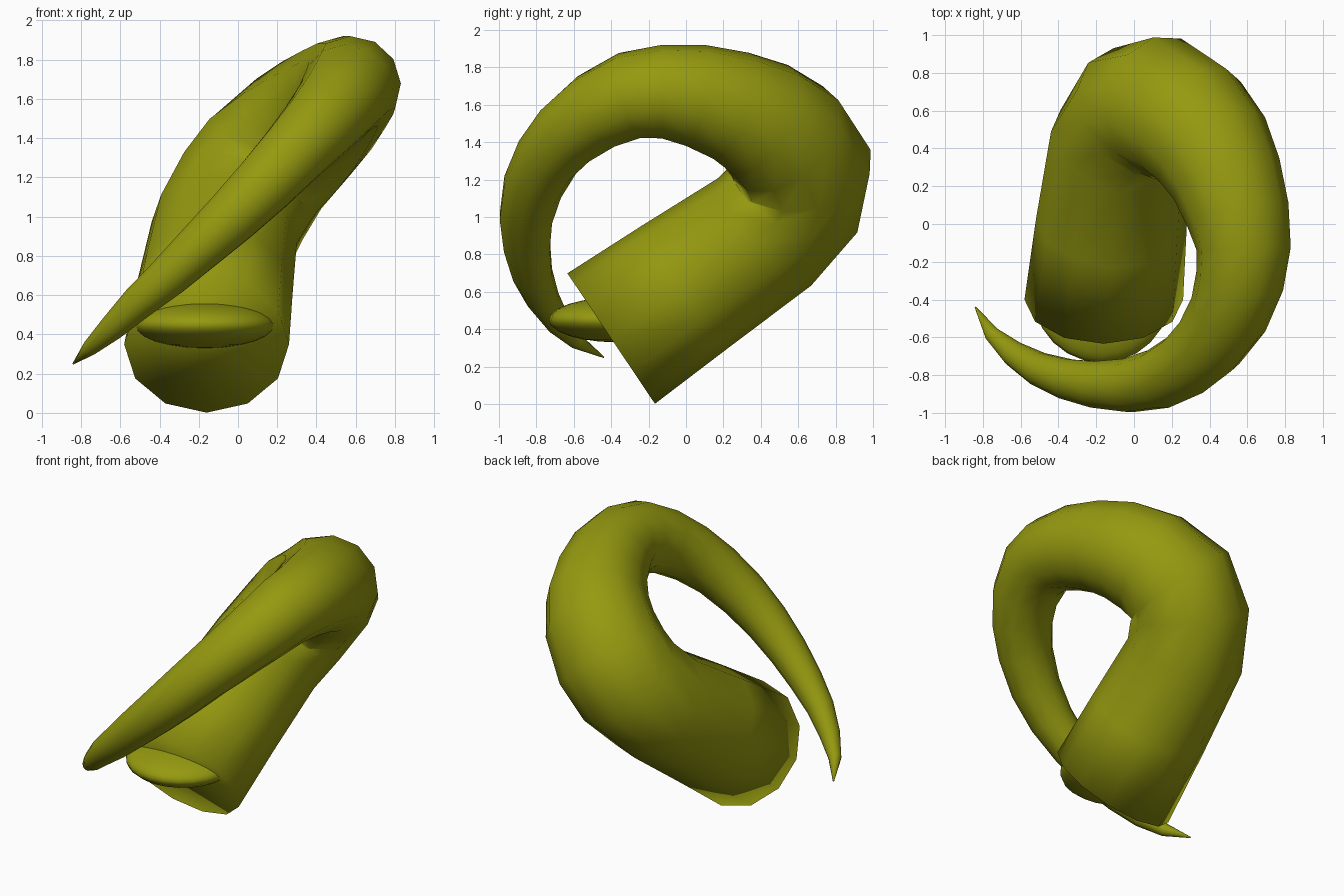
import bpy, bmesh, math
from mathutils import Vector

if "Cube" in bpy.data.objects:
    bpy.data.objects.remove(bpy.data.objects["Cube"])

mat = bpy.data.materials.new("olive")
mat.diffuse_color = (0.30, 0.32, 0.005, 1)
mat.use_nodes = True
mat.node_tree.nodes["Principled BSDF"].inputs["Base Color"].default_value = mat.diffuse_color


def loft(name, path, sides, first_tangent):
    """Sweep a circle along (x, y, z, radius) stations without twisting."""
    pts = [Vector(p[:3]) for p in path]
    bm = bmesh.new()
    rings = []
    side = Vector((1, 0, 0))
    for i, p in enumerate(pts):
        if i == 0:
            t = first_tangent.normalized()
        elif i == len(pts) - 1:
            t = (p - pts[i - 1]).normalized()
        else:
            t = ((p - pts[i - 1]).normalized() + (pts[i + 1] - p).normalized()).normalized()
        side = (side - t * side.dot(t)).normalized()
        up = t.cross(side)
        ring = []
        for k in range(sides):
            a = 2 * math.pi * k / sides
            ring.append(bm.verts.new(p + path[i][3] * (side * math.cos(a) + up * math.sin(a))))
        rings.append(ring)
    for a, b in zip(rings, rings[1:]):
        for k in range(sides):
            n = (k + 1) % sides
            bm.faces.new((a[k], a[n], b[n], b[k]))
    bm.faces.new(rings[0][::-1])
    bm.faces.new(rings[-1])
    bmesh.ops.recalc_face_normals(bm, faces=bm.faces[:])
    me = bpy.data.meshes.new(name)
    bm.to_mesh(me)
    bm.free()
    ob = bpy.data.objects.new(name, me)
    bpy.context.collection.objects.link(ob)
    return ob


def finish(ob):
    ob.data.materials.append(mat)
    for f in ob.data.polygons:
        f.use_smooth = True


# Thick body that bends at the back and curls forward into a pointed tail
path = [
    (-0.16, -0.40, 0.35, 0.42),
    (-0.12, 0.00, 0.63, 0.40),
    (-0.07, 0.42, 0.92, 0.38),
    (0.03, 0.59, 1.11, 0.38),
    (0.14, 0.625, 1.27, 0.375),
    (0.30, 0.53, 1.42, 0.355),
    (0.41, 0.40, 1.52, 0.33),
    (0.49, 0.24, 1.595, 0.30),
    (0.55, 0.05, 1.65, 0.275),
    (0.58, -0.13, 1.67, 0.25),
    (0.56, -0.30, 1.65, 0.235),
    (0.50, -0.48, 1.565, 0.215),
    (0.40, -0.63, 1.45, 0.195),
    (0.28, -0.74, 1.32, 0.177),
    (0.13, -0.82, 1.16, 0.162),
    (-0.03, -0.855, 1.00, 0.145),
    (-0.20, -0.85, 0.84, 0.127),
    (-0.36, -0.82, 0.69, 0.109),
    (-0.51, -0.765, 0.56, 0.09),
    (-0.64, -0.685, 0.435, 0.068),
    (-0.75, -0.585, 0.335, 0.042),
    (-0.84, -0.44, 0.25, 0.004),
]
finish(loft("curled_body", path, 12, Vector((0, 0.83, 0.557))))

# Flattened disc poking out of the front end
bpy.ops.mesh.primitive_uv_sphere_add(segments=24, ring_count=12, radius=1, location=(-0.17, -0.37, 0.45))
disc = bpy.context.object
disc.name = "front_disc"
disc.scale = (0.364, 0.364, 0.12)
finish(disc)
